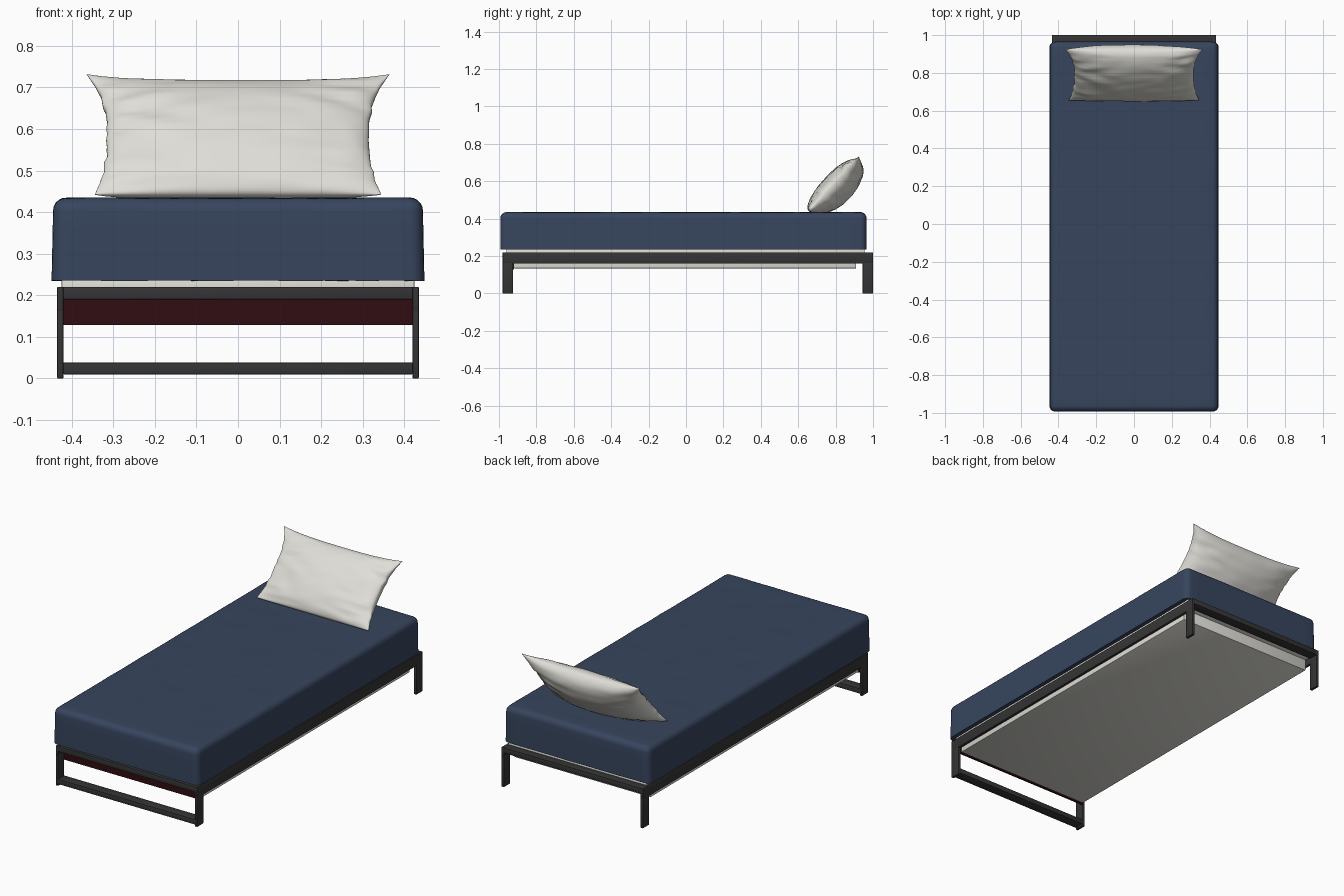
import bpy, bmesh, math
from mathutils import Vector, noise

if "Cube" in bpy.data.objects:
    bpy.data.objects.remove(bpy.data.objects["Cube"])


def material(name, rgb):
    m = bpy.data.materials.new(name)
    m.diffuse_color = (*rgb, 1)
    m.use_nodes = True
    m.node_tree.nodes["Principled BSDF"].inputs["Base Color"].default_value = m.diffuse_color
    return m


BLACK = material("charcoal metal", (0.035, 0.035, 0.035))
BLUE = material("navy fabric", (0.038, 0.059, 0.11))
CREAM = material("off white fabric", (0.74, 0.73, 0.68))
RED = material("dark red", (0.03, 0.004, 0.006))


def finish(name, bm, mat, smooth=None):
    bmesh.ops.recalc_face_normals(bm, faces=bm.faces)
    me = bpy.data.meshes.new(name)
    bm.to_mesh(me)
    bm.free()
    me.materials.append(mat)
    ob = bpy.data.objects.new(name, me)
    bpy.context.collection.objects.link(ob)
    if smooth:
        bpy.ops.object.select_all(action='DESELECT')
        ob.select_set(True)
        bpy.context.view_layer.objects.active = ob
        bpy.ops.object.shade_smooth_by_angle(angle=math.radians(smooth))
    return ob


def box_mesh(x, y, z):
    bm = bmesh.new()
    bmesh.ops.create_cube(bm, size=1)
    for v in bm.verts:
        for i, (lo, hi) in enumerate((x, y, z)):
            v.co[i] = lo if v.co[i] < 0 else hi
    return bm


def box(name, x, y, z, mat, bevel=0.0):
    bm = box_mesh(x, y, z)
    if bevel:
        bmesh.ops.bevel(bm, geom=bm.edges[:], offset=bevel, segments=2,
                        profile=0.5, affect='EDGES')
    return finish(name, bm, mat, 40 if bevel else None)


# Metal frame: flat-bar legs and side rails, crossbars at both ends
for side, s in (("left", -1), ("right", 1)):
    x = sorted((s * 0.42, s * 0.435))
    box(side + "_rail", x, (-0.98, 1.0), (0.16, 0.22), BLACK, 0.002)
    box(side + "_front_leg", x, (-0.98, -0.925), (0, 0.17), BLACK, 0.002)
    box(side + "_back_leg", x, (0.945, 1.0), (0, 0.17), BLACK, 0.002)
for name, y, z in (("front_top_bar", (-0.98, -0.925), (0.19, 0.22)),
                   ("front_foot_bar", (-0.98, -0.925), (0.01, 0.038)),
                   ("back_top_bar", (0.945, 1.0), (0.19, 0.22))):
    box(name, (-0.421, 0.421), y, z, BLACK, 0.002)

# Pale underside tray with a dark red end panel
box("under_tray", (-0.419, 0.419), (-0.92, 0.91), (0.134, 0.2), CREAM, 0.004)
box("end_panel", (-0.42, 0.42), (-0.93, -0.92), (0.128, 0.2), RED)

# Pale mattress base showing above the frame
box("mattress_base", (-0.425, 0.425), (-0.96, 0.955), (0.2, 0.24), CREAM, 0.004)

# Fitted blue cover: rounded top, sides flaring to a slightly wavy hem
bm = box_mesh((-0.445, 0.445), (-0.993, 0.965), (0.235, 0.434))
top = [e for e in bm.edges if all(v.co.z > 0.4 for v in e.verts)]
upright = [e for e in bm.edges if abs(e.verts[0].co.z - e.verts[1].co.z) > 0.1]
bmesh.ops.bevel(bm, geom=top + upright, offset=0.032, segments=5, profile=0.5,
                affect='EDGES')
for axis, n in ((0, 16), (1, 40), (2, 4)):
    for i in range(1, n):
        p, d = Vector(), Vector()
        lo, hi = ((-0.41, 0.41), (-0.96, 0.93), (0.236, 0.40))[axis]
        p[axis] = lo + (hi - lo) * i / n
        d[axis] = 1
        bmesh.ops.bisect_plane(bm, geom=bm.verts[:] + bm.edges[:] + bm.faces[:],
                               plane_co=p, plane_no=d)
for v in bm.verts:
    flare = max(0, (0.4 - v.co.z) / 0.165)
    v.co.x *= 1 + 0.008 * flare
    v.co.z += 0.002 * noise.noise(v.co * 9)
finish("mattress_cover", bm, BLUE, 50)

# Leaning pillow: two bulged sheets joined at the seam, with pointed corners
NU, NV = 48, 32
AXIS, OUT = Vector((0, 0.27, 0.29)), Vector((0, 0.74, -0.67))
bm = bmesh.new()
for face, depth in ((-1, 0.055), (1, 0.115)):
    grid = []
    for j in range(NV + 1):
        v = -math.cos(math.pi * j / NV)
        row = []
        for i in range(NU + 1):
            u = -math.cos(math.pi * i / NU)
            half = 0.315 + (0.05 if v > 0 else 0.03) * abs(v) ** 2.5
            p = Vector((u * half, 0.655, 0.442)) + AXIS * (v + 1) / 2
            # Seam sags between the top corners
            if v > 0:
                p.z -= 0.022 * v ** 3 * (1 - abs(u) ** 3)
            puff = max(0, 1 - u * u) ** 0.45 * max(0, 1 - v * v) ** 0.5
            # Creases gather toward the short sides
            crease = noise.noise(Vector((u * 2.5, v * 6, face * 3)))
            crease *= 0.014 * (0.25 + u * u) * min(1, puff * 2)
            p += OUT * (face * depth * puff + crease)
            p.x += 0.008 * noise.noise(Vector((0, v * 7, u))) * u * (1 - v * v)
            p.z = max(p.z, 0.433)
            row.append(bm.verts.new(p))
        grid.append(row)
    for j in range(NV):
        for i in range(NU):
            bm.faces.new((grid[j][i], grid[j][i + 1],
                          grid[j + 1][i + 1], grid[j + 1][i]))
bmesh.ops.remove_doubles(bm, verts=bm.verts[:], dist=0.0003)
finish("pillow", bm, CREAM, 60)
